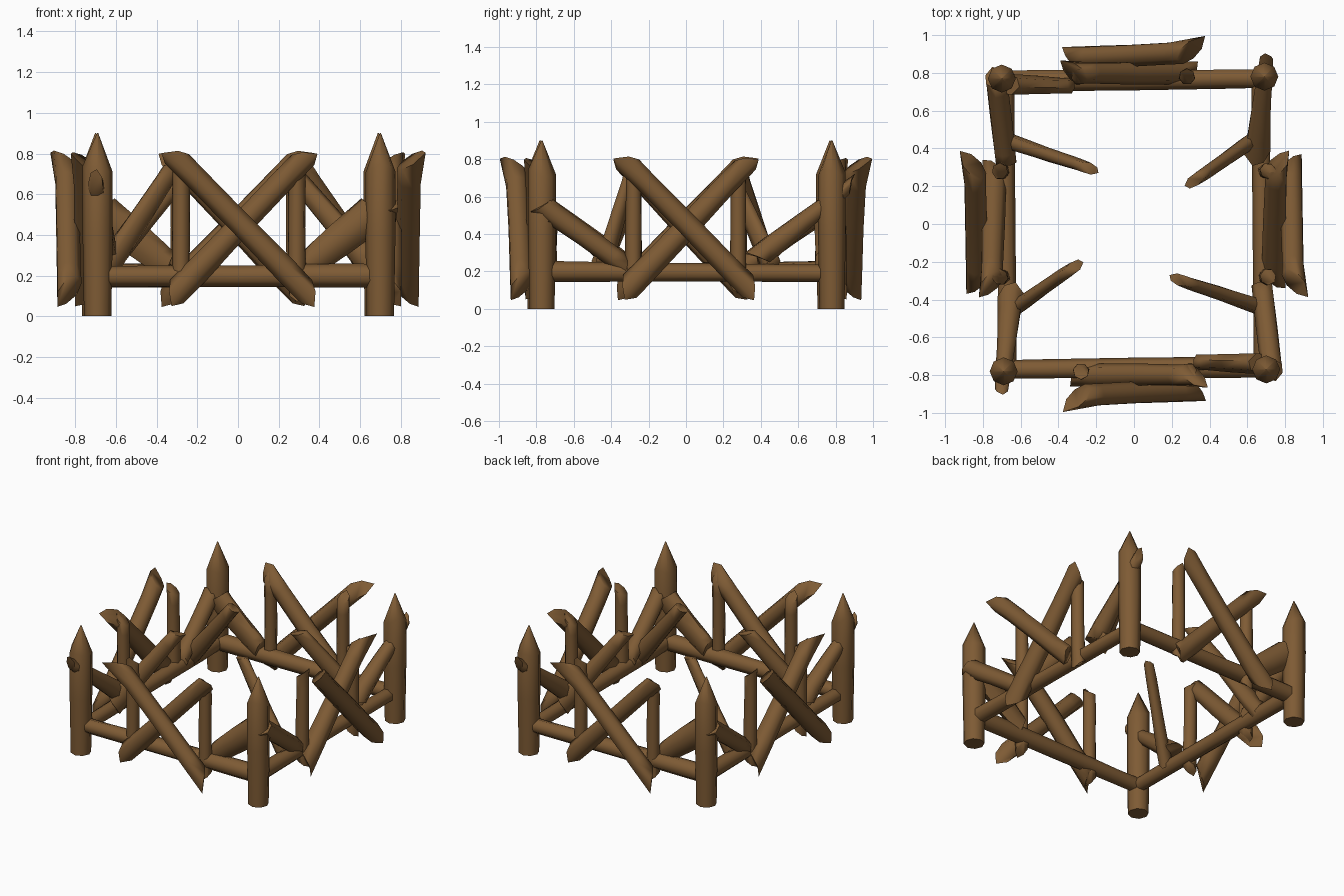
import bpy, bmesh, math, random
from mathutils import Vector, Matrix

if "Cube" in bpy.data.objects:
    bpy.data.objects.remove(bpy.data.objects["Cube"], do_unlink=True)
random.seed(4)

wood = bpy.data.materials.new("brown wood")
wood.use_nodes = True
wood.diffuse_color = (0.21, 0.105, 0.035, 1)
wood.node_tree.nodes["Principled BSDF"].inputs["Base Color"].default_value = wood.diffuse_color
wood.node_tree.nodes["Principled BSDF"].inputs["Roughness"].default_value = 0.9

UP, DOWN = Vector((0, 0, 1)), Vector((0, 0, -1))
FRONT_OUT, LEFT_OUT = Vector((0, -1, -0.6)), Vector((1, 0, -0.6))


def finish(name, bm):
    """Turn a bmesh into an object plus its twin turned half round."""
    bmesh.ops.recalc_face_normals(bm, faces=bm.faces)
    mesh = bpy.data.meshes.new(name)
    bm.to_mesh(mesh)
    bm.free()
    mesh.materials.append(wood)
    obj = bpy.data.objects.new(name, mesh)
    bpy.context.collection.objects.link(obj)
    bpy.ops.object.select_all(action='DESELECT')
    obj.select_set(True)
    bpy.context.view_layer.objects.active = obj
    bpy.ops.object.shade_smooth_by_angle(angle=math.radians(75))
    swap = {"front": "back", "back": "front", "left": "right", "right": "left"}
    twin = obj.copy()
    twin.name = "_".join(swap.get(w, w) for w in name.split("_"))
    twin.matrix_world = Matrix.Rotation(math.pi, 4, 'Z')
    bpy.context.collection.objects.link(twin)


def loft(bm, rings):
    """Skin a list of point rings and cap both ends."""
    rows = [[bm.verts.new(p) for p in ring] for ring in rings]
    n = len(rows[0])
    for low, high in zip(rows, rows[1:]):
        for i in range(n):
            j = (i + 1) % n
            bm.faces.new((low[i], low[j], high[j], high[i]))
    bm.faces.new(rows[0][::-1])
    bm.faces.new(rows[-1])


def log(name, a, b, r=0.05, end_r=None, cut=0.0, toward=DOWN, flare=0.0, depth=1.0, sides=7):
    """Rough log from a to b; slanted ends splinter, and splay if high, on the toward side."""
    a, b = Vector(a), Vector(b)
    axis = (b - a).normalized()
    ref = UP if abs(axis.z) < 0.95 else Vector((1, 0, 0))
    across = axis.cross(ref).normalized()
    up = across.cross(axis)
    lean = (toward - axis * toward.dot(axis)).normalized() if cut else Vector()
    end_r = end_r or r
    rings = []
    for t, slant in ((0, -1), (0.15, 0), (0.5, 0), (0.85, 0), (1, 1)):
        radius = r + (end_r - r) * t
        centre = a.lerp(b, t)
        splay = flare * abs(slant) if centre.z > 0.4 else 0
        ring = []
        for i in range(sides):
            ang = math.tau * (i + 0.5) / sides
            out = across * math.cos(ang) * depth + up * math.sin(ang)
            side = out.dot(lean)
            tip = max(0, side) ** 4
            wob = radius * random.uniform(0.95, 1.06) * (1 + splay * tip)
            ring.append(centre + out * wob + axis * slant * cut * (side * 0.7 + tip * 0.5))
        rings.append(ring)
    bm = bmesh.new()
    loft(bm, rings)
    finish(name, bm)


def post(name, x, y, sides=8):
    """Corner post with a sharpened top."""
    rings = []
    for z, r in ((0, 0.067), (0.4, 0.074), (0.73, 0.074), (0.9, 0.003)):
        rings.append([Vector((x + r * math.cos(math.tau * i / sides),
                              y + r * math.sin(math.tau * i / sides),
                              z + (random.uniform(-0.03, 0.02) if z == 0.73 else 0)))
                      for i in range(sides)])
    bm = bmesh.new()
    loft(bm, rings)
    finish(name, bm)


# Corner posts
post("front_left_post", 0.70, -0.77)
post("back_left_post", 0.69, 0.78)

# Front wall: rail, crossed logs, uprights and a broad corner brace
log("front_rail", (-0.70, -0.77, 0.195), (0.70, -0.76, 0.20), 0.05, 0.06)
log("front_outer_cross", (-0.29, -0.91, 0.765), (0.33, -0.88, 0.13), 0.058, 0.062,
    0.075, FRONT_OUT, 0.6)
log("front_inner_cross", (-0.29, -0.80, 0.13), (0.31, -0.80, 0.76), 0.066, 0.058,
    0.07, FRONT_OUT, 0.3)
for side, x in (("right", -0.28), ("left", 0.29)):
    log("front_upright_" + side, (x, -0.78, 0.12), (x, -0.78, 0.75), 0.044, 0.042,
        0.04, FRONT_OUT)
log("front_brace", (0.68, -0.74, 0.52), (0.34, -0.73, 0.25), 0.095, 0.07, 0.03, depth=0.6)

# Left wall: rail, crossed logs, uprights and two corner braces
log("left_rail", (0.69, -0.77, 0.20), (0.67, 0.77, 0.19), 0.056, 0.046)
log("left_outer_cross", (0.845, -0.30, 0.765), (0.83, 0.32, 0.13), 0.06, 0.062,
    0.075, LEFT_OUT, 0.45)
log("left_inner_cross", (0.74, -0.29, 0.13), (0.755, 0.31, 0.76), 0.068, 0.058,
    0.07, LEFT_OUT, 0.3)
for side, y in (("front", -0.28), ("back", 0.28)):
    log("left_upright_" + side, (0.70, y, 0.13), (0.71, y, 0.74), 0.046, 0.042,
        0.04, LEFT_OUT)
log("left_brace_front", (0.73, -0.77, 0.55), (0.68, -0.32, 0.23), 0.06, 0.055, 0.03)
log("left_brace_back", (0.70, 0.88, 0.66), (0.65, 0.39, 0.28), 0.036, 0.068, 0.05, UP)

# Stakes leaning inward from the side rails
log("left_stake_front", (0.67, -0.44, 0.23), (0.24, -0.295, 0.73), 0.068, 0.048, 0.03, depth=0.65)
log("left_stake_back", (0.65, 0.46, 0.23), (0.32, 0.23, 0.73), 0.068, 0.048, 0.03, depth=0.65)
